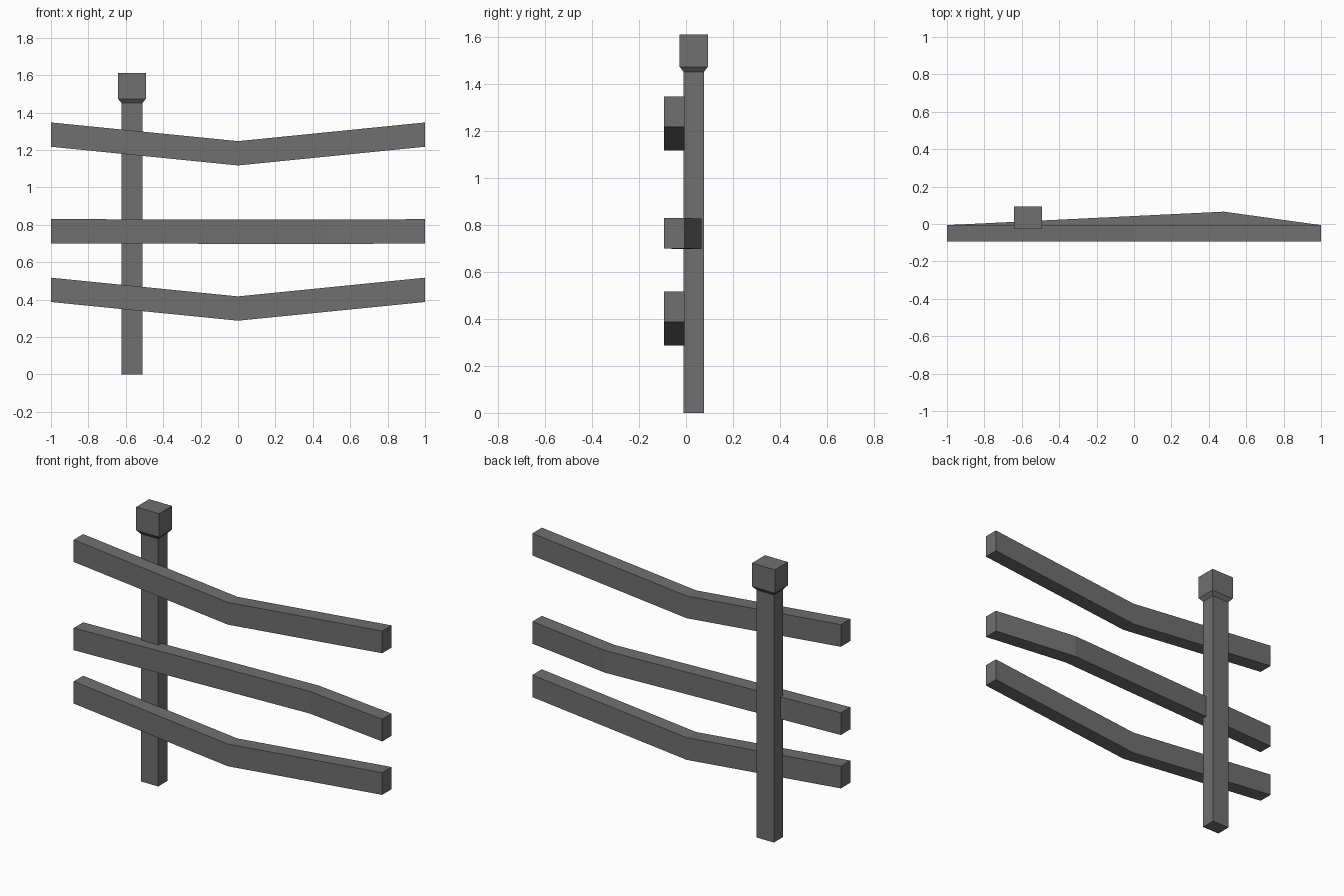
import bpy, bmesh

if "Cube" in bpy.data.objects:
    bpy.data.objects.remove(bpy.data.objects["Cube"])

# Dark grey paint shared by every part
paint = bpy.data.materials.new("dark_grey")
paint.diffuse_color = (0.16, 0.16, 0.16, 1)
paint.use_nodes = True
paint.node_tree.nodes["Principled BSDF"].inputs["Base Color"].default_value = paint.diffuse_color


def loft(name, rings):
    """Skin a list of matching four-point rings and cap both ends."""
    bm = bmesh.new()
    loops = [[bm.verts.new(p) for p in ring] for ring in rings]
    for a, b in zip(loops, loops[1:]):
        for i in range(4):
            j = (i + 1) % 4
            bm.faces.new((a[i], a[j], b[j], b[i]))
    bm.faces.new(loops[0])
    bm.faces.new(loops[-1])
    bmesh.ops.recalc_face_normals(bm, faces=bm.faces)
    mesh = bpy.data.meshes.new(name)
    bm.to_mesh(mesh)
    bm.free()
    mesh.materials.append(paint)
    obj = bpy.data.objects.new(name, mesh)
    bpy.context.collection.objects.link(obj)
    return obj


def rail(name, path, depth=0.087, height=0.13):
    """Bent plank; path holds (x, front y, bottom z)."""
    return loft(name, [[(x, y, z), (x, y + depth, z),
                        (x, y + depth, z + height), (x, y, z + height)]
                       for x, y, z in path])


def column(name, sections, cx=-0.567, cy=0.033):
    """Upright square column; sections hold (half width, half depth, z)."""
    return loft(name, [[(cx - w, cy - d, z), (cx + w, cy - d, z),
                        (cx + w, cy + d, z), (cx - w, cy + d, z)]
                       for w, d, z in sections])


# Post with its tapered-bottom cap
column("post", [(0.056, 0.043, 0), (0.056, 0.043, 1.451)])
column("post_cap", [(0.056, 0.043, 1.451), (0.074, 0.06, 1.473), (0.074, 0.06, 1.61)])

# Sagging top and bottom rails, and a middle rail bowed backwards
F = -0.093
for name, z in (("top_rail", 1.217), ("bottom_rail", 0.387)):
    rail(name, [(-1, F, z), (0, F, z - 0.1), (1, F, z)])
rail("middle_rail", [(-1, F, 0.7), (0.48, F + 0.072, 0.697), (1, F, 0.7)])
